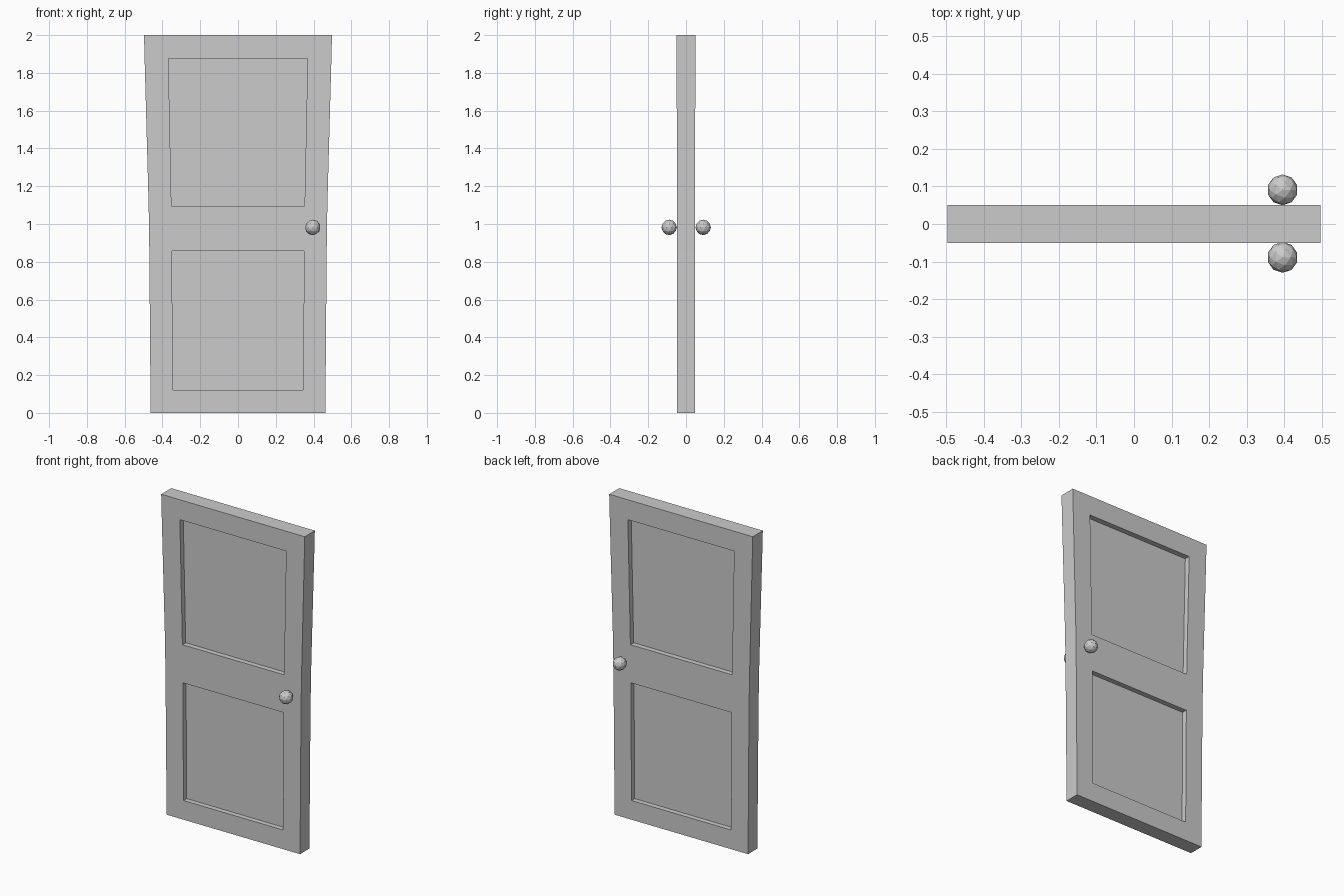
import bpy, bmesh
from mathutils import Vector, Matrix

if "Cube" in bpy.data.objects:
    bpy.data.objects.remove(bpy.data.objects["Cube"])

# Door profile: height -> half width (the slab narrows towards the floor)
TAPER = {0.0: 0.463, 0.12: 0.4635, 0.857: 0.4695, 1.095: 0.473, 1.875: 0.4945, 2.0: 0.4975}
PANELS = [(0.12, 0.857), (1.095, 1.875)]
PANEL_HALF = 0.745      # fraction of the half width
RECESS = 0.034


def add_object(name, bm):
    bmesh.ops.recalc_face_normals(bm, faces=bm.faces)
    mesh = bpy.data.meshes.new(name)
    bm.to_mesh(mesh)
    bm.free()
    obj = bpy.data.objects.new(name, mesh)
    bpy.context.collection.objects.link(obj)
    return obj


def cut(bm, point, normal):
    bmesh.ops.bisect_plane(bm, geom=bm.verts[:] + bm.edges[:] + bm.faces[:],
                           plane_co=point, plane_no=normal)


# Door slab: a unit half-width box cut into rails, stiles and panels
bm = bmesh.new()
bmesh.ops.create_cube(bm, size=1, matrix=Matrix.Translation((0, 0, 1)) @ Matrix.Diagonal((2, 0.1, 2, 1)))
for x in (-PANEL_HALF, PANEL_HALF):
    cut(bm, (x, 0, 0), (1, 0, 0))
for pair in PANELS:
    for z in pair:
        cut(bm, (0, 0, z), (0, 0, 1))

# Recessed panels on both sides
bm.normal_update()
for side in (-1, 1):
    for low, high in PANELS:
        face = [f for f in bm.faces if f.normal.y * side > 0.9
                and abs(f.calc_center_median().x) < 0.1
                and low < f.calc_center_median().z < high]
        new = bmesh.ops.extrude_face_region(bm, geom=face)["geom"]
        verts = [v for v in new if isinstance(v, bmesh.types.BMVert)]
        bmesh.ops.translate(bm, verts=verts, vec=Vector((0, -side * RECESS, 0)))
        bmesh.ops.delete(bm, geom=[f for f in face if f.is_valid], context='FACES_ONLY')

# Taper width and thickness towards the floor
for v in bm.verts:
    half = TAPER[min(TAPER, key=lambda z: abs(z - v.co.z))]
    v.co.x *= half
    v.co.y *= half / 0.4975
add_object("door_slab", bm)

# Low-poly round knobs, front and back
for name, y in (("knob_front", -0.089), ("knob_back", 0.091)):
    bm = bmesh.new()
    bmesh.ops.create_icosphere(bm, subdivisions=2, radius=0.041)
    knob = add_object(name, bm)
    knob.location = (0.396, y, 0.982)
